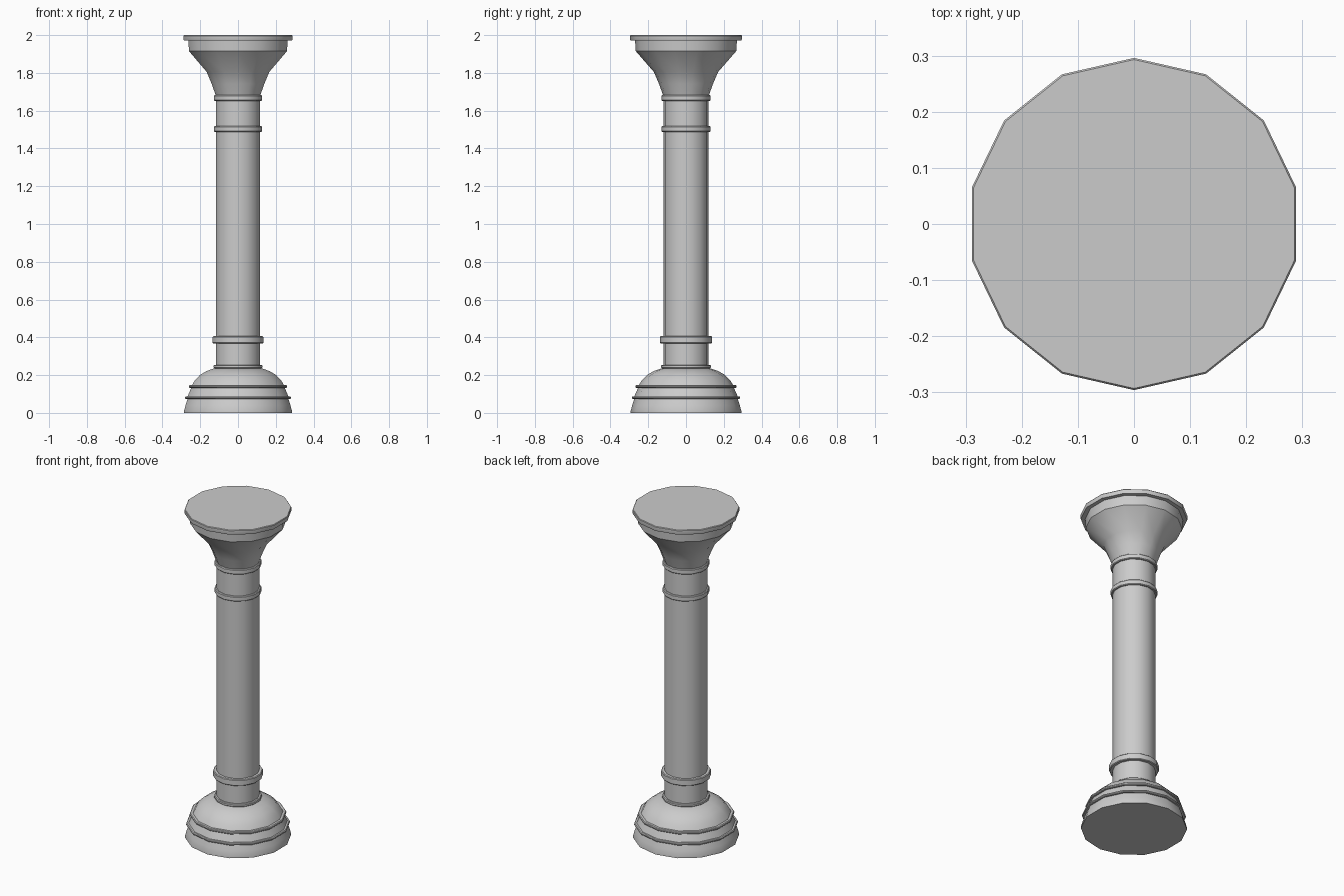
import bpy, bmesh, math

if "Cube" in bpy.data.objects:
    bpy.data.objects.remove(bpy.data.objects["Cube"])

SIDES = 14


def lathe(name, profile):
    """Closed 14-sided turned part from (radius, z) points, bottom to top."""
    bm = bmesh.new()
    rings = []
    for r, z in profile:
        rings.append([bm.verts.new((r * math.sin(2 * math.pi * i / SIDES),
                                    r * math.cos(2 * math.pi * i / SIDES), z))
                      for i in range(SIDES)])
    for a, b in zip(rings, rings[1:]):
        for i in range(SIDES):
            j = (i + 1) % SIDES
            bm.faces.new((a[i], a[j], b[j], b[i]))
    bm.faces.new(rings[0])
    bm.faces.new(rings[-1])
    bmesh.ops.recalc_face_normals(bm, faces=bm.faces)
    mesh = bpy.data.meshes.new(name)
    bm.to_mesh(mesh)
    bm.free()
    ob = bpy.data.objects.new(name, mesh)
    bpy.context.collection.objects.link(ob)
    bpy.ops.object.select_all(action='DESELECT')
    ob.select_set(True)
    bpy.context.view_layer.objects.active = ob
    bpy.ops.object.shade_smooth_by_angle(angle=math.radians(30))
    return ob


def band(name, r, z0, z1, bevel=0.004):
    """Raised collar with slightly eased edges."""
    return lathe(name, [(r - bevel, z0), (r, z0 + bevel),
                        (r, z1 - bevel), (r - bevel, z1)])


# Stepped base with a domed top
lathe("base_plinth", [(0.293, 0), (0.293, 0.01), (0.285, 0.04), (0.272, 0.078)])
band("base_lower_band", 0.287, 0.074, 0.088)
lathe("base_middle", [(0.275, 0.084), (0.263, 0.112), (0.252, 0.136)])
band("base_upper_band", 0.267, 0.132, 0.147)
lathe("base_dome", [(0.252, 0.143), (0.234, 0.173), (0.206, 0.201),
                    (0.170, 0.222), (0.125, 0.237)])

# Shaft and its collars
lathe("shaft", [(0.119, 0.23), (0.119, 1.69)])
band("foot_collar", 0.132, 0.236, 0.254)
band("lower_collar", 0.138, 0.368, 0.406)
band("middle_collar", 0.13, 1.488, 1.518)
band("neck_collar", 0.13, 1.652, 1.682)

# Flared capital and top slab
lathe("capital", [(0.119, 1.675), (0.143, 1.742), (0.170, 1.805),
                  (0.266, 1.915), (0.270, 1.975)])
lathe("top_slab", [(0.294, 1.972), (0.296, 1.978), (0.296, 1.996), (0.293, 2.0)])
